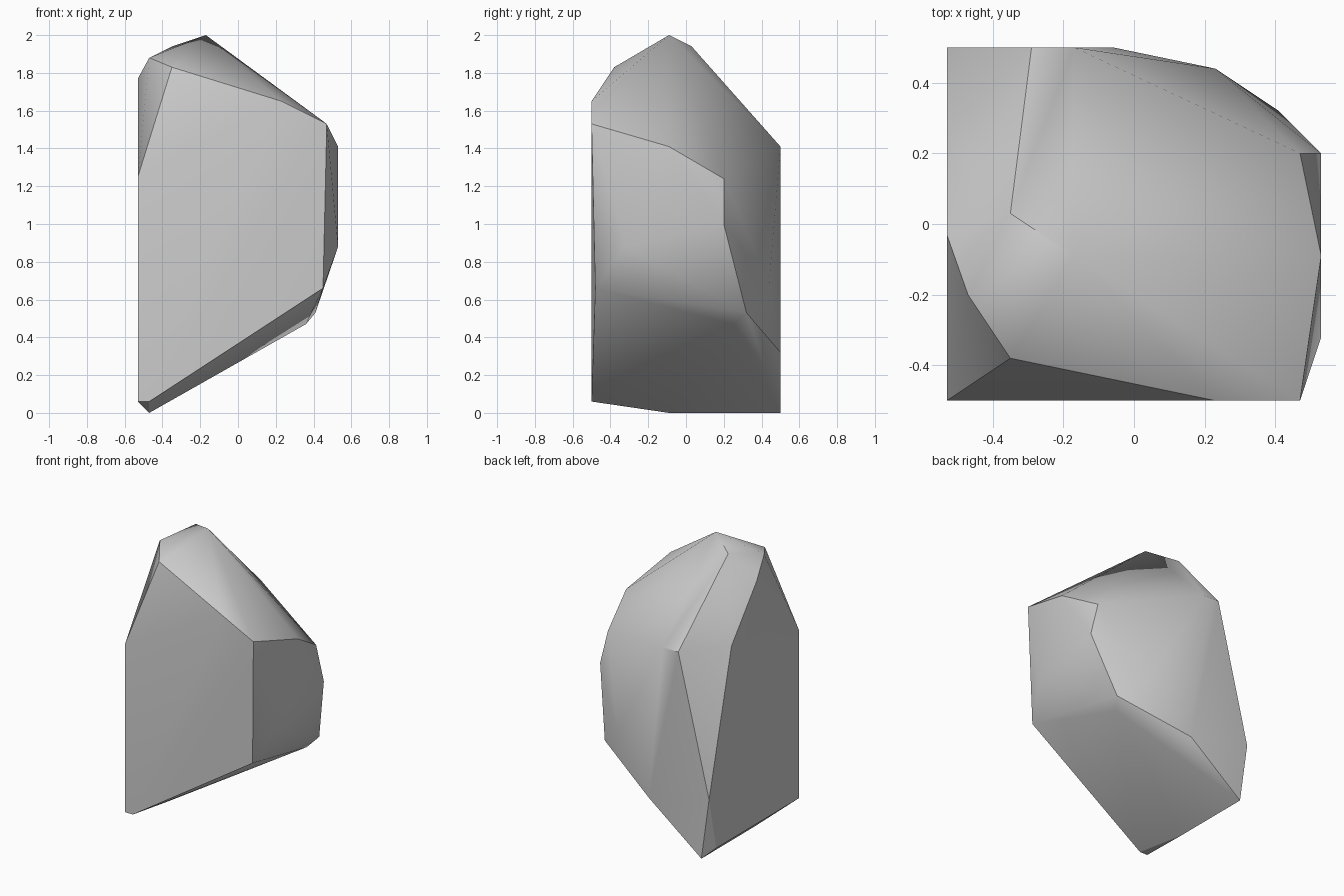
import bpy, bmesh, math

cube = bpy.data.objects.get("Cube")
if cube:
    bpy.data.objects.remove(cube, do_unlink=True)

stone = bpy.data.materials.new("grey_stone")
stone.use_nodes = True
grey = (0.6, 0.6, 0.6, 1)
stone.diffuse_color = grey
stone.node_tree.nodes["Principled BSDF"].inputs["Base Color"].default_value = grey

# Corners of the chipped stone, grouped by region
peak = [(-.17, -.09, 2), (-.47, -.2, 1.88), (-.35, .03, 1.94), (-.35, -.38, 1.83)]
front = [(-.53, -.5, .06), (-.47, -.5, .06), (-.53, -.5, 1.25),
         (.23, -.5, 1.65), (.47, -.5, 1.53), (.45, -.48, .66)]
left_side = [(-.53, -.03, 1.77), (-.53, .25, 1.42), (-.53, .5, .43), (-.53, .42, .06)]
right_side = [(.53, -.09, 1.41), (.53, -.32, .88), (.53, .2, 1), (.47, .2, 1.24)]
back = [(-.29, .5, 1.41), (-.17, .5, 1.41), (-.06, .5, .32), (.23, .44, .68)]
base = [(-.47, .5, 0), (-.47, -.09, 0), (.36, .25, .47), (.41, .32, .53)]

# Wrap the corners in one convex stone
bm = bmesh.new()
for corner in peak + front + left_side + right_side + back + base:
    bm.verts.new(corner)
hull = bmesh.ops.convex_hull(bm, input=bm.verts)
loose = [v for v in bm.verts if not v.link_faces]
bmesh.ops.delete(bm, geom=loose, context="VERTS")
bmesh.ops.recalc_face_normals(bm, faces=bm.faces)
mesh = bpy.data.meshes.new("rock")
bm.to_mesh(mesh)
bm.free()
mesh.materials.append(stone)
rock = bpy.data.objects.new("rock", mesh)
bpy.context.collection.objects.link(rock)

# Soft facets with crisp main edges
bpy.context.view_layer.objects.active = rock
rock.select_set(True)
bpy.ops.object.shade_smooth_by_angle(angle=math.radians(30))
